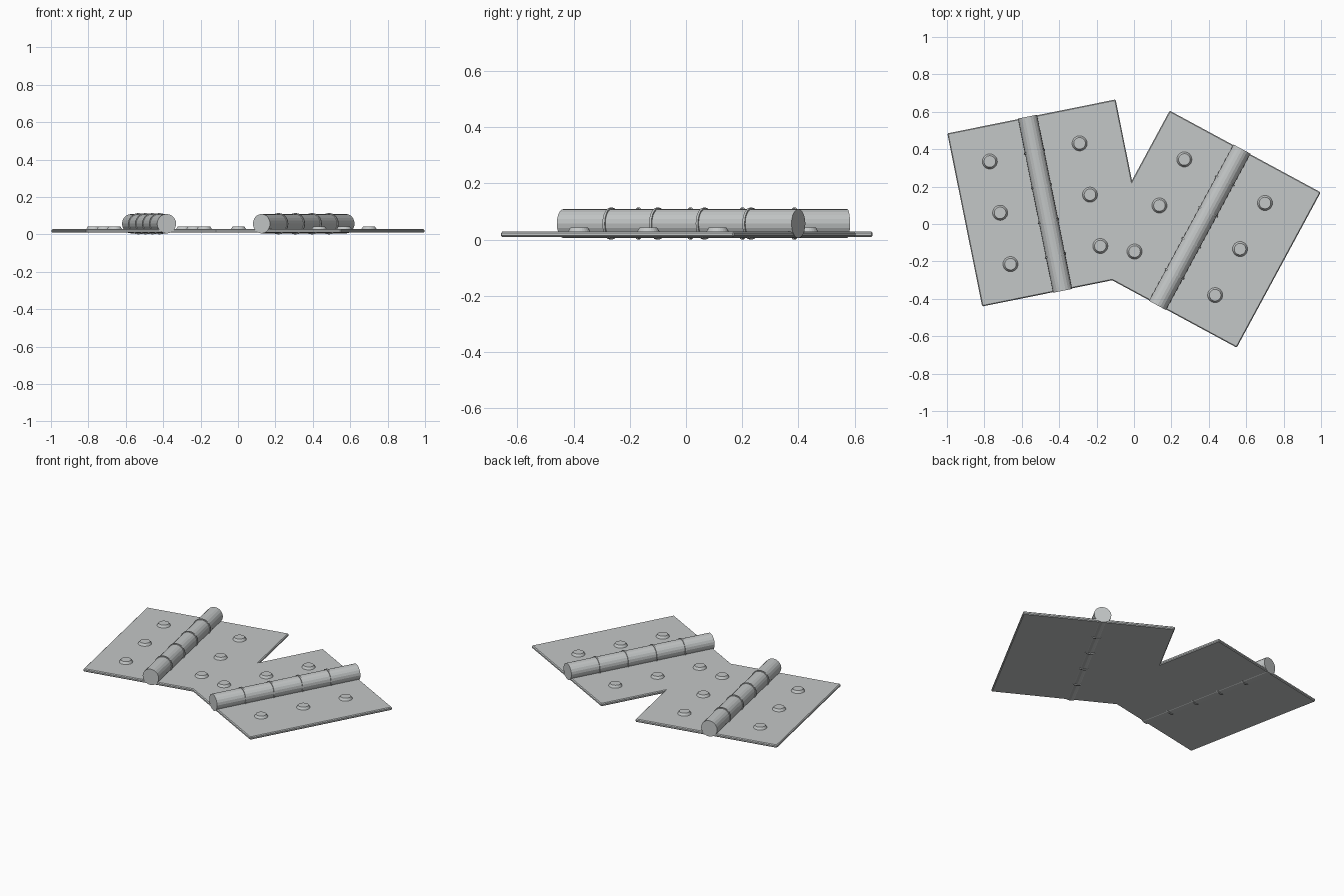
import bpy
import bmesh
from math import radians, pi
from mathutils import Matrix, Vector

cube = bpy.data.objects.get("Cube")
if cube:
    bpy.data.objects.remove(cube, do_unlink=True)

STEEL = (0.55, 0.57, 0.57, 1.0)
steel = bpy.data.materials.new("brushed grey steel")
steel.use_nodes = True
steel.diffuse_color = STEEL
steel.node_tree.nodes["Principled BSDF"].inputs["Base Color"].default_value = STEEL

HALF_W, LENGTH = 0.459, 0.944      # leaf extent from hinge centre, hinge length
PLATE_LOW, PLATE_TOP = 0.009, 0.028
PIN_X, PIN_Z, PIN_R = -0.021, 0.057, 0.052
RING_R = 0.057


def add_object(name, bm, place):
    mesh = bpy.data.meshes.new(name)
    bm.to_mesh(mesh)
    bm.free()
    mesh.materials.append(steel)
    obj = bpy.data.objects.new(name, mesh)
    bpy.context.collection.objects.link(obj)
    obj.matrix_world = place
    return obj


def cylinder(name, place, centre, r_low, r_high, depth, sides, along_y=False):
    bm = bmesh.new()
    turn = Matrix.Rotation(pi / 2, 4, "X") if along_y else Matrix()
    bmesh.ops.create_cone(bm, cap_ends=True, segments=sides, radius1=r_low,
                          radius2=r_high, depth=depth,
                          matrix=Matrix.Translation(centre) @ turn)
    return add_object(name, bm, place)


def leaf(name, place, x0, x1):
    bm = bmesh.new()
    size = Vector((x1 - x0, LENGTH, PLATE_TOP - PLATE_LOW))
    centre = Vector(((x0 + x1) / 2, 0, (PLATE_LOW + PLATE_TOP) / 2))
    bmesh.ops.create_cube(bm, size=1, matrix=Matrix.Translation(centre)
                          @ Matrix.Diagonal(size.to_4d()))
    obj = add_object(name, bm, place)
    bevel = obj.modifiers.new("edge bevel", "BEVEL")
    bevel.width = 0.005
    bevel.segments = 1


def hinge(side, x, y, angle):
    place = Matrix.Translation((x, y, 0)) @ Matrix.Rotation(radians(angle), 4, "Z")
    # Two leaves meeting inside the barrel
    leaf(side + "_hinge_outer_leaf", place, -HALF_W, PIN_X)
    leaf(side + "_hinge_inner_leaf", place, PIN_X, HALF_W)
    # Barrel, with thin rings between its five knuckles
    cylinder(side + "_hinge_barrel", place, (PIN_X, 0, PIN_Z),
             PIN_R, PIN_R, LENGTH + 0.006, 20, along_y=True)
    for i in range(4):
        ring_y = (i - 1.5) * LENGTH / 5
        cylinder(f"{side}_hinge_ring_{i + 1}", place, (PIN_X, ring_y, PIN_Z),
                 RING_R, RING_R, 0.009, 20, along_y=True)
    # Three low tapered rivets on each leaf
    for col in (-1, 1):
        for row in (-1, 0, 1):
            at = (PIN_X + col * 0.245, row * 0.28, PLATE_TOP + 0.007)
            cylinder(f"{side}_hinge_rivet", place, at, 0.041, 0.031, 0.016, 24)


hinge("right", -0.455, 0.1125, 11.4)
hinge("left", 0.37, -0.0275, -28.4)
